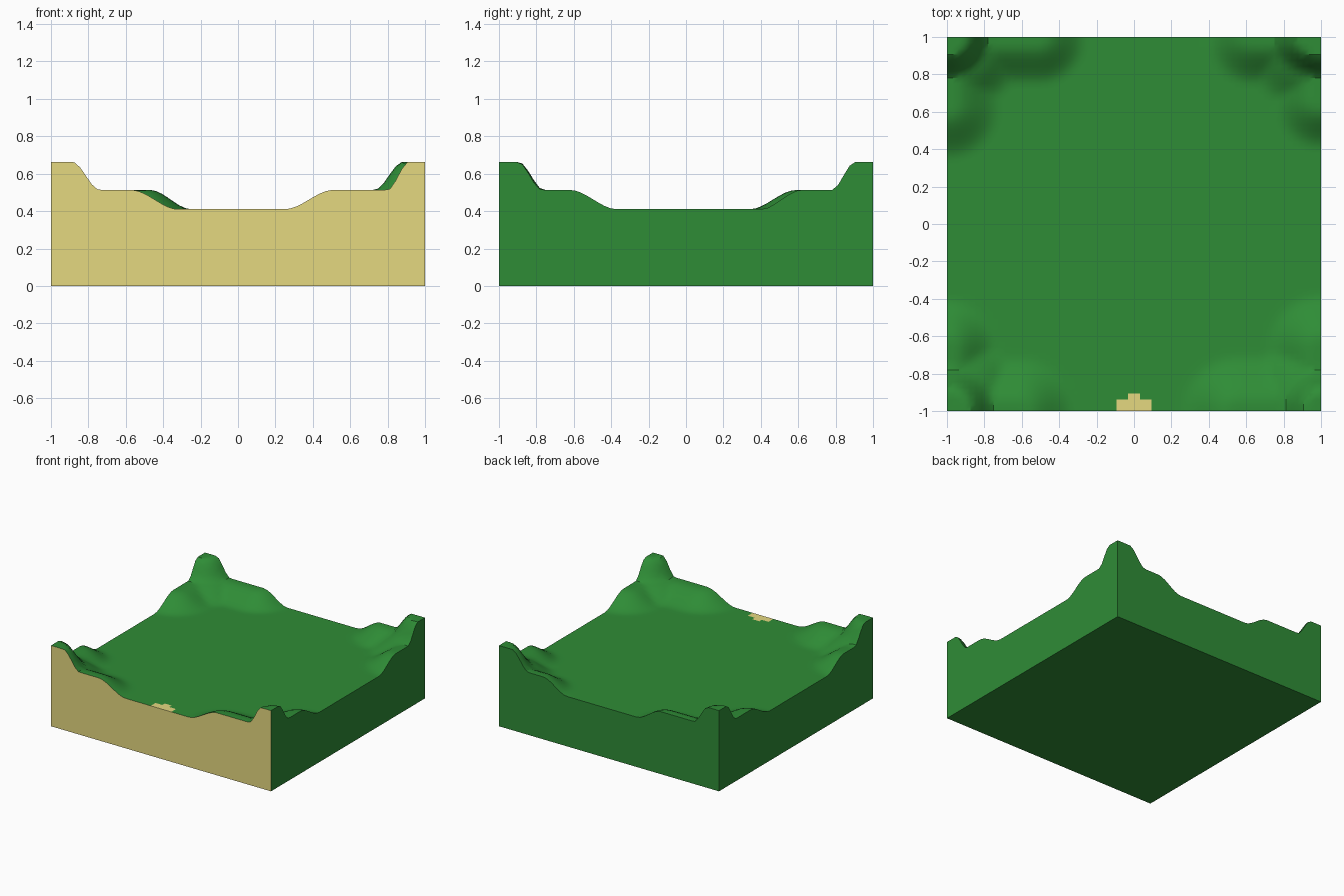
import bpy, bmesh, math

if "Cube" in bpy.data.objects:
    bpy.data.objects.remove(bpy.data.objects["Cube"])

N = 64
BASE, TIER1, TIER2 = 0.41, 0.103, 0.15

# per corner: sign x, sign y, shelf foot along x, shelf foot along y,
# shelf depth from y edge, shelf depth from x edge, knoll radius x, knoll radius y
CORNERS = [
    (-1, -1, 0.32, 0.40, 0.29, 0.26, 0.26, 0.24),
    (1, -1, 0.25, 0.37, 0.30, 0.29, 0.20, 0.23),
    (1, 1, 0.38, 0.40, 0.26, 0.26, 0.27, 0.22),
    (-1, 1, 0.25, 0.34, 0.26, 0.29, 0.23, 0.22),
]


def fall(d, inner, outer):
    t = min(1, max(0, (outer - d) / (outer - inner)))
    return t * t * (3 - 2 * t)


def height(x, y):
    shelf = knoll = 0
    for sx, sy, fx, fy, rx, ry, kx, ky in CORNERS:
        u, v = 1 - sx * x, 1 - sy * y      # distances in from the corner
        # shelves running along both edges, with rounded ends
        shelf = max(shelf,
                    fall(math.hypot(max(0, u - (1 - fx - rx)), v), 0.04, rx),
                    fall(math.hypot(u, max(0, v - (1 - fy - ry))), 0.04, ry),
                    fall(math.hypot(u, v), 0.2, 0.43))
        # raised knoll in the corner
        knoll = max(knoll, fall(math.hypot(u / kx, v / ky), 0.44, 1))
    return BASE + TIER1 * shelf + TIER2 * knoll


def material(name, color):
    m = bpy.data.materials.new(name)
    m.diffuse_color = (*color, 1)
    m.use_nodes = True
    m.node_tree.nodes["Principled BSDF"].inputs["Base Color"].default_value = m.diffuse_color
    return m


# terrain surface
bm = bmesh.new()
grid = [[bm.verts.new((2 * i / N - 1, 2 * j / N - 1,
                       height(2 * i / N - 1, 2 * j / N - 1)))
         for i in range(N + 1)] for j in range(N + 1)]
for j in range(N):
    for i in range(N):
        f = bm.faces.new((grid[j][i], grid[j][i + 1],
                          grid[j + 1][i + 1], grid[j + 1][i]))
        # stepped sandy patch at the front edge
        off = abs(i + 0.5 - N / 2)
        if (j < 2 and off < 3) or (j == 2 and off < 1):
            f.material_index = 1

# side walls and floor
rim = [grid[0][:], [r[N] for r in grid], grid[N][::-1], [r[0] for r in grid][::-1]]
floor = [bm.verts.new((x, y, 0)) for x, y in ((-1, -1), (1, -1), (1, 1), (-1, 1))]
for k, edge in enumerate(rim):
    f = bm.faces.new([floor[k], floor[(k + 1) % 4]] + edge[::-1])
    f.material_index = 1 if k == 0 else 0
bm.faces.new(floor[::-1])

mesh = bpy.data.meshes.new("terrain_block")
bm.to_mesh(mesh)
bm.free()
mesh.materials.append(material("grass", (0.028, 0.265, 0.037)))
mesh.materials.append(material("sand", (0.785, 0.687, 0.216)))
block = bpy.data.objects.new("terrain_block", mesh)
bpy.context.collection.objects.link(block)
bpy.context.view_layer.objects.active = block
block.select_set(True)
bpy.ops.object.shade_smooth_by_angle(angle=math.radians(30))
